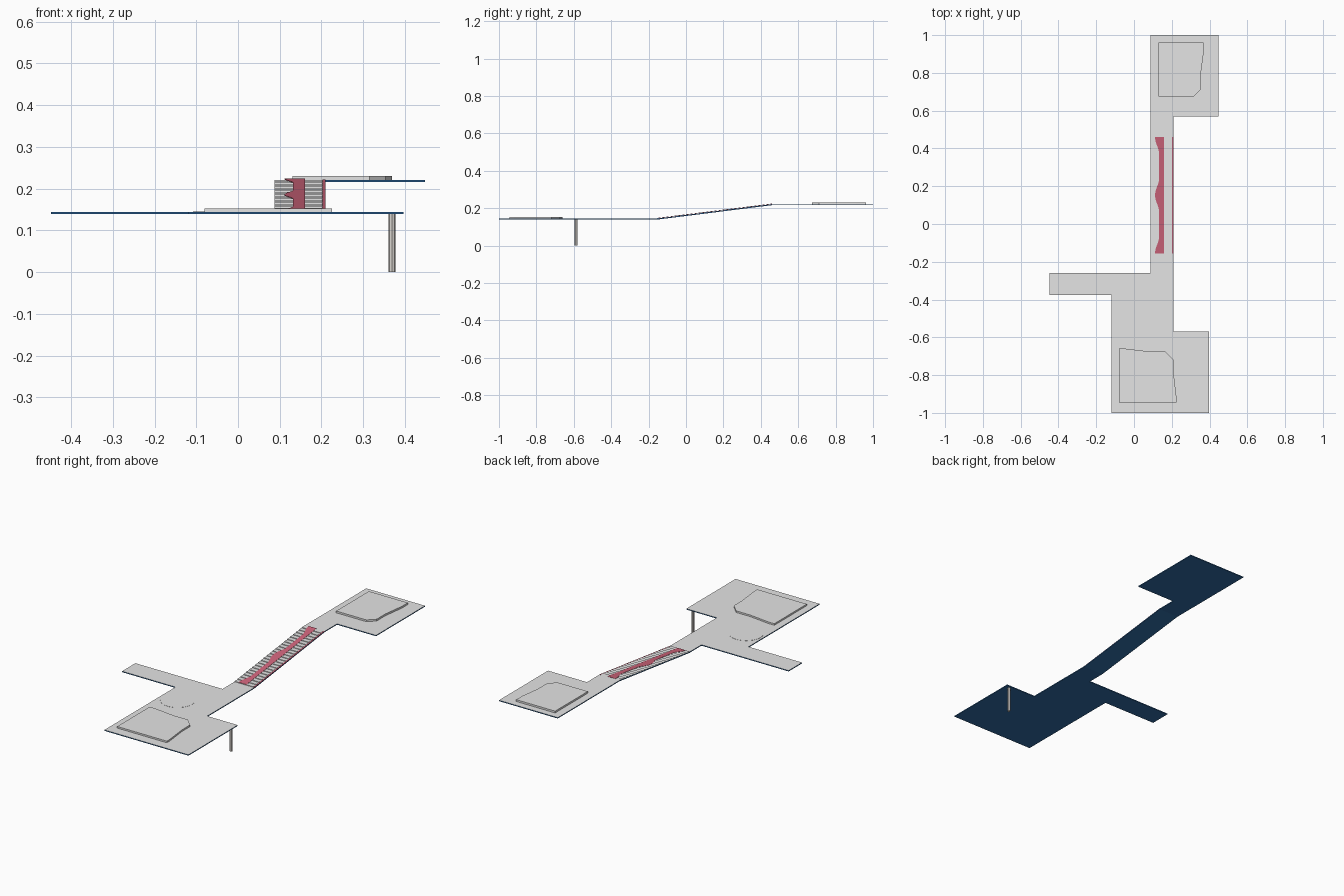
import bpy, bmesh, math

cube = bpy.data.objects.get("Cube")
if cube:
    bpy.data.objects.remove(cube, do_unlink=True)


def material(name, rgb):
    m = bpy.data.materials.new(name)
    m.use_nodes = True
    m.diffuse_color = (*rgb, 1)
    m.node_tree.nodes["Principled BSDF"].inputs["Base Color"].default_value = (*rgb, 1)
    return m


GREY = material("light grey", (0.78, 0.78, 0.78))
BLUE = material("navy blue", (0.03, 0.15, 0.38))
RED = material("carpet red", (0.63, 0.13, 0.2))
STONE = material("warm stone", (0.72, 0.69, 0.65))

LOW, HIGH = 0.144, 0.221         # walking heights of the two platforms
Y0, Y1 = -0.155, 0.46            # foot and head of the stairs
X0, X1 = 0.087, 0.209            # sides of the stairs
EDGE = 0.202                     # inner side of the red edging
DECK = 0.005
STEPS = 24


def ground(y):
    t = min(max((y - Y0) / (Y1 - Y0), 0), 1)
    return LOW + t * (HIGH - LOW)


def finish(name, bm, mats):
    bmesh.ops.recalc_face_normals(bm, faces=bm.faces)
    bm.normal_update()
    me = bpy.data.meshes.new(name)
    for m in mats:
        me.materials.append(m)
    for f in bm.faces:
        if len(mats) > 1 and f.normal.z < 0.5:
            f.material_index = 1
    bm.to_mesh(me)
    bm.free()
    ob = bpy.data.objects.new(name, me)
    bpy.context.collection.objects.link(ob)


def slab(name, outline, bottom, top, *mats):
    """Closed slab over an outline; bottom and top are offsets from the ground."""
    bm = bmesh.new()
    rings = [[bm.verts.new((x, y, ground(y) + h)) for x, y in outline]
             for h in (bottom, top)]
    n = len(outline)
    bm.faces.new(rings[0][::-1])
    bm.faces.new(rings[1])
    for i in range(n):
        j = (i + 1) % n
        bm.faces.new((rings[0][i], rings[0][j], rings[1][j], rings[1][i]))
    finish(name, bm, mats)


def rect(x0, x1, y0, y1):
    return [(x0, y0), (x1, y0), (x1, y1), (x0, y1)]


# Platforms and sloping link, grey above and blue on the sides and underneath
slab("lower_platform",
     [(-0.12, -1), (0.396, -1), (0.396, -0.568), (X1, -0.568), (X1, Y0),
      (X0, Y0), (X0, -0.26), (-0.448, -0.26), (-0.448, -0.377), (-0.12, -0.377)],
     -DECK, 0, GREY, BLUE)
slab("stair_slope", rect(X0, X1, Y0, Y1), -DECK, 0, GREY, BLUE)
slab("upper_platform",
     [(X0, Y1), (X1, Y1), (X1, 0.57), (0.448, 0.57), (0.448, 1), (X0, 1)],
     -DECK, 0, GREY, BLUE)

# Raised pads, each with a cut corner
slab("lower_pad",
     [(-0.08, -0.945), (0.225, -0.945), (0.225, -0.92), (0.21, -0.79),
      (0.21, -0.72), (0.165, -0.675), (0.08, -0.675), (-0.045, -0.66),
      (-0.08, -0.66)], 0, 0.009, GREY)
slab("upper_pad",
     [(0.13, 0.675), (0.315, 0.675), (0.353, 0.712), (0.353, 0.79),
      (0.369, 0.91), (0.369, 0.962), (0.13, 0.962)], 0, 0.01, GREY)

# Flat round plate on the lower platform
slab("round_plate",
     [(-0.02 + 0.088 * math.cos(a), -0.5 + 0.088 * math.sin(a))
      for a in (i * math.tau / 32 for i in range(32))], 0, 0.001, GREY)

# Steps: level treads on the slope
bm = bmesh.new()
run = (Y1 - Y0) / STEPS
for i in range(STEPS):
    ya, yb = Y0 + i * run, Y0 + (i + 1) * run
    za, zb = ground(ya), ground(yb)
    ends = [[bm.verts.new((x, y, z)) for y, z in ((ya, za), (yb, zb), (ya, zb))]
            for x in (X0, EDGE)]
    bm.faces.new(ends[0])
    bm.faces.new(ends[1])
    for a, b in ((0, 1), (1, 2), (2, 0)):
        bm.faces.new((ends[0][a], ends[0][b], ends[1][b], ends[1][a]))
finish("steps", bm, [GREY])

# Carpet with a wavy left edge
wave = []
for i in range(33):
    t = i / 32
    bulge = max(math.cos(2 * t * math.tau), 0) ** 1.5
    wave.append((0.132 - 0.021 * bulge, Y0 + t * (Y1 - Y0)))
slab("carpet", [(0.16, Y1), (0.16, Y0)] + wave, 0.0025, 0.0038, RED)

# Red edging along the right side of the stairs
slab("stair_edging", rect(EDGE, X1, Y0, Y1), 0, 0.001, RED)

# Support post
bm = bmesh.new()
bmesh.ops.create_cone(bm, cap_ends=True, segments=8, radius1=0.008,
                      radius2=0.008, depth=LOW - 0.004)
bmesh.ops.translate(bm, verts=bm.verts, vec=(0.369, -0.587, (LOW - 0.004) / 2))
finish("support_post", bm, [STONE])
